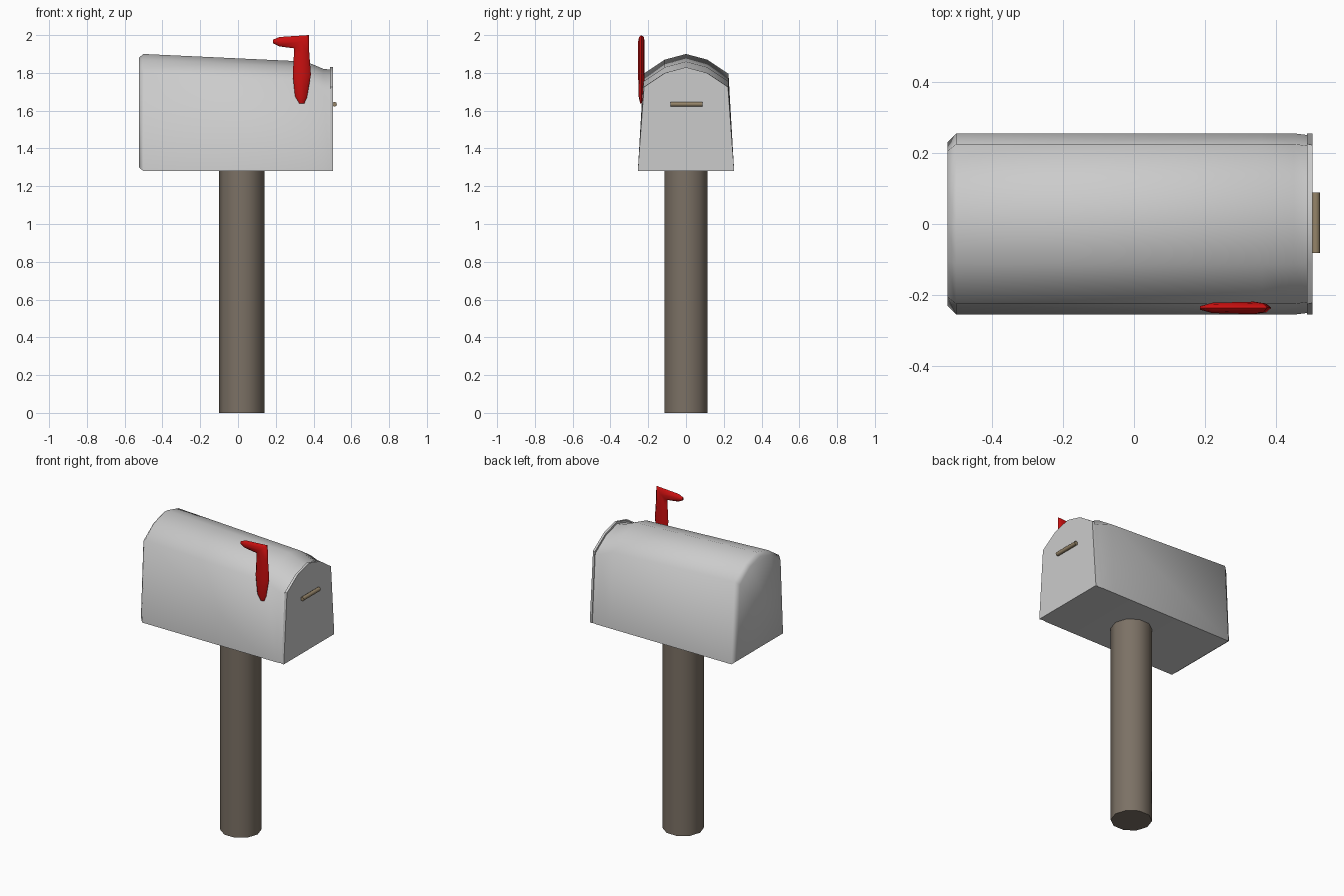
import bpy, bmesh
from math import sin, cos, pi, radians

if "Cube" in bpy.data.objects:
    bpy.data.objects.remove(bpy.data.objects["Cube"])


def paint(obj, rgb):
    mat = bpy.data.materials.new(obj.name + "_colour")
    mat.diffuse_color = (*rgb, 1)
    mat.use_nodes = True
    mat.node_tree.nodes["Principled BSDF"].inputs["Base Color"].default_value = mat.diffuse_color
    obj.data.materials.append(mat)


def smooth(obj, angle):
    bpy.ops.object.select_all(action='DESELECT')
    bpy.context.view_layer.objects.active = obj
    obj.select_set(True)
    bpy.ops.object.shade_smooth_by_angle(angle=radians(angle))


def loft(name, rings, angle=60):
    """Skin a closed, capped surface through equal-length rings of points."""
    bm = bmesh.new()
    loops = [[bm.verts.new(p) for p in ring] for ring in rings]
    n = len(loops[0])
    for a, b in zip(loops, loops[1:]):
        for i in range(n):
            j = (i + 1) % n
            bm.faces.new((a[i], a[j], b[j], b[i]))
    bm.faces.new(loops[0])
    bm.faces.new(loops[-1])
    bmesh.ops.recalc_face_normals(bm, faces=bm.faces)
    mesh = bpy.data.meshes.new(name)
    bm.to_mesh(mesh)
    bm.free()
    obj = bpy.data.objects.new(name, mesh)
    bpy.context.collection.objects.link(obj)
    smooth(obj, angle)
    return obj


def box_section(x, peak, base=1.28, half_base=0.255, half_top=0.225):
    """Arched mailbox cross-section at x."""
    half = [(half_base, base), (half_top, peak - 0.105), (half_top / 2, peak - 0.03)]
    pts = half + [(0, peak)] + [(-y, z) for y, z in reversed(half)]
    return [(x, y, z) for y, z in pts]


# Box with chamfered back and a roof that dips towards the door
loft("mailbox_body", [
    box_section(-0.525, 1.88, 1.30, 0.23, 0.205),
    box_section(-0.50, 1.90),
    box_section(0.36, 1.86),
    box_section(0.45, 1.822),
    box_section(0.488, 1.817, half_base=0.25, half_top=0.22),
])

# Door plate
loft("door", [box_section(0.487, 1.83), box_section(0.502, 1.83, half_top=0.222)], 40)

# Post
bpy.ops.mesh.primitive_cylinder_add(vertices=10, radius=0.12, depth=1.285,
                                    location=(0.02, 0, 0.6425), rotation=(0, 0, pi / 2))
post = bpy.context.object
post.name = "post"
smooth(post, 50)
paint(post, (0.20, 0.165, 0.13))

# Door handle bar
bpy.ops.mesh.primitive_cylinder_add(vertices=8, radius=0.0125, depth=0.17,
                                    location=(0.511, 0.003, 1.634), rotation=(pi / 2, 0, 0))
handle = bpy.context.object
handle.name = "door_handle"
smooth(handle, 50)
paint(handle, (0.30, 0.23, 0.14))

# Signal flag: elliptical rings up the stalk, around the corner and along the arm
stations = [  # inner x, z, outer x, z, half thickness
    (0.325, 1.637, 0.350, 1.637, 0.006),
    (0.302, 1.676, 0.365, 1.670, 0.0145),
    (0.290, 1.790, 0.386, 1.790, 0.0175),
    (0.296, 1.900, 0.377, 1.910, 0.0175),
    (0.296, 1.930, 0.375, 2.000, 0.0175),
    (0.220, 1.940, 0.220, 1.990, 0.0145),
    (0.186, 1.957, 0.186, 1.976, 0.005),
]
rings = []
for x0, z0, x1, z1, t in stations:
    ring = []
    for i in range(8):
        a = i * pi / 4
        f = 0.5 - 0.5 * cos(a)
        ring.append((x0 + (x1 - x0) * f, -0.236 + t * sin(a), z0 + (z1 - z0) * f))
    rings.append(ring)
flag = loft("signal_flag", rings, 60)
paint(flag, (0.60, 0.005, 0.005))
